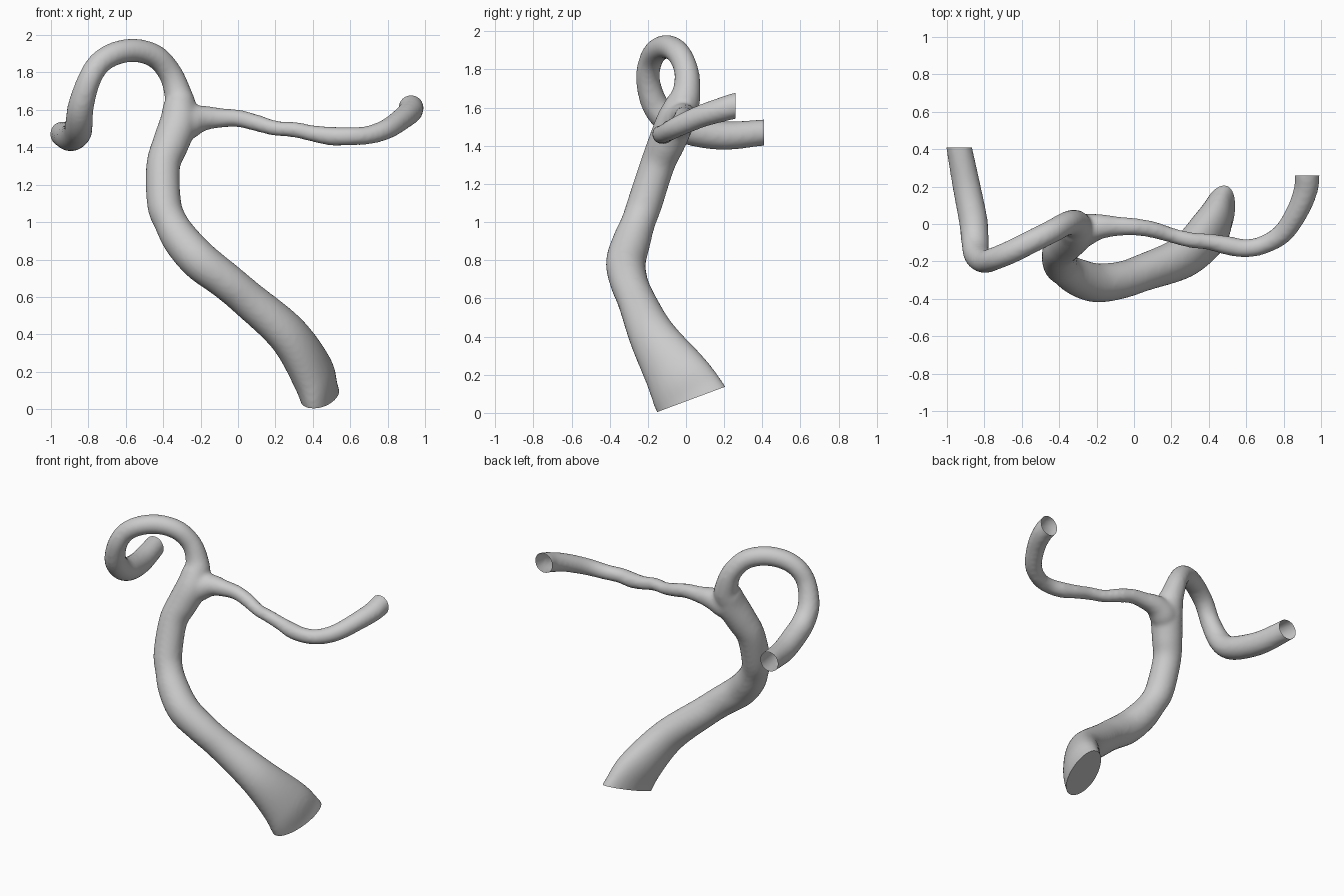
import bpy, bmesh, math
from mathutils import Vector

cube = bpy.data.objects.get("Cube")
if cube:
    bpy.data.objects.remove(cube, do_unlink=True)

SIDES, STEPS = 24, 8
FLARE_AXIS = Vector((.24, .9, .35)).normalized()

# Centre lines: x, y, z, radius, stretch across the flare
trunk = [
    (.48, .11, -.06, .085, 2.3), (.44, .025, .07, .09, 2.15), (.395, -.05, .2, .107, 1.6),
    (.265, -.175, .4, .105, 1.2), (.05, -.26, .59, .1, 1), (-.07, -.30, .69, .1, 1),
    (-.2, -.315, .79, .105, 1), (-.3, -.285, .9, .1, 1), (-.36, -.25, 1.0, .09, 1),
    (-.395, -.215, 1.1, .092, 1), (-.4, -.15, 1.3, .091, 1), (-.36, -.1, 1.42, .098, 1),
    (-.32, -.055, 1.53, .1, 1), (-.315, -.015, 1.63, .085, 1)]
hooked_branch = [
    (-.35, -.08, 1.45, .07), (-.31, -.02, 1.6, .085), (-.325, .005, 1.7, .072),
    (-.365, 0, 1.8, .064), (-.44, -.04, 1.885, .063), (-.55, -.095, 1.918, .063),
    (-.66, -.15, 1.9, .063), (-.745, -.185, 1.845, .062), (-.8, -.2, 1.75, .063),
    (-.84, -.165, 1.62, .07), (-.85, -.09, 1.53, .074), (-.86, .02, 1.48, .077),
    (-.895, .2, 1.453, .075), (-.935, .41, 1.47, .069), (-.945, .48, 1.475, .068)]
long_branch = [
    (-.36, -.07, 1.47, .07), (-.27, -.035, 1.53, .088), (-.19, -.015, 1.555, .07),
    (-.1, -.012, 1.557, .054), (0, -.015, 1.555, .047), (.1, -.03, 1.53, .045),
    (.2, -.06, 1.502, .041), (.3, -.085, 1.495, .042), (.4, -.095, 1.474, .044),
    (.5, -.115, 1.46, .051), (.6, -.13, 1.46, .049), (.7, -.108, 1.466, .05),
    (.8, -.045, 1.5, .055), (.88, .08, 1.555, .06), (.92, .19, 1.59, .065),
    (.925, .26, 1.61, .068), (.928, .32, 1.62, .068)]


def spline(points):
    """Catmull-Rom samples through centre points and their radii."""
    pts = [Vector(tuple(p) + (1,) * (5 - len(p))) for p in points]
    ext = [pts[0] * 2 - pts[1]] + pts + [pts[-1] * 2 - pts[-2]]
    out = []
    for a, b, c, d in zip(ext, ext[1:], ext[2:], ext[3:]):
        for k in range(STEPS):
            t = k / STEPS
            out.append((b * 2 + (c - a) * t + (a * 2 - b * 5 + c * 4 - d) * t ** 2
                        + (b * 3 - a - c * 3 + d) * t ** 3) / 2)
    return out + [pts[-1]]


def add_tube(bm, points):
    """Sweep a closed tube with a frame carried along the path."""
    samples = spline(points)
    centres = [Vector(s[:3]) for s in samples]
    u, rings = FLARE_AXIS.copy(), []
    for i, (s, c) in enumerate(zip(samples, centres)):
        tangent = (centres[min(i + 1, len(centres) - 1)] - centres[max(i - 1, 0)]).normalized()
        u = (u - tangent * u.dot(tangent)).normalized()
        v = tangent.cross(u)
        ring = []
        for k in range(SIDES):
            a = math.tau * k / SIDES
            ring.append(bm.verts.new(c + s[3] * (u * math.cos(a) * s[4] + v * math.sin(a))))
        rings.append(ring)
    for r, q in zip(rings, rings[1:]):
        for k in range(SIDES):
            n = (k + 1) % SIDES
            bm.faces.new((r[k], r[n], q[n], q[k]))
    bm.faces.new(list(reversed(rings[0])))
    bm.faces.new(rings[-1])


def cut_end(bm, point, normal, capped):
    """Trim one tube end with a plane, optionally closing it."""
    point = Vector(point)
    faces = [f for f in bm.faces if (f.calc_center_median() - point).length < .33]
    geom = set(faces)
    for f in faces:
        geom.update(f.edges)
        geom.update(f.verts)
    cut = bmesh.ops.bisect_plane(bm, geom=list(geom), plane_co=point,
                                 plane_no=normal, clear_outer=True)["geom_cut"]
    if capped:
        bmesh.ops.edgeloop_fill(bm, edges=[e for e in cut if isinstance(e, bmesh.types.BMEdge)])


# Three overlapping tubes
bm = bmesh.new()
for path in (trunk, hooked_branch, long_branch):
    add_tube(bm, path)
bmesh.ops.recalc_face_normals(bm, faces=bm.faces)
mesh = bpy.data.meshes.new("branching_tube")
bm.to_mesh(mesh)
bm.free()
tube = bpy.data.objects.new("branching_tube", mesh)
bpy.context.scene.collection.objects.link(tube)

# Fuse into one skin with soft junctions
remesh = tube.modifiers.new("fuse", 'REMESH')
remesh.mode = 'VOXEL'
remesh.voxel_size = .014
soften = tube.modifiers.new("soften", 'SMOOTH')
soften.factor = .5
soften.iterations = 8
bpy.context.view_layer.update()
fused = bpy.data.meshes.new_from_object(tube.evaluated_get(bpy.context.evaluated_depsgraph_get()))
tube.modifiers.clear()
tube.data = fused

# Flat closed foot, open branch tips
bm = bmesh.new()
bm.from_mesh(fused)
cut_end(bm, (.44, .025, .07), (0, .35, -.94), True)
cut_end(bm, (-.935, .41, 1.47), (0, 1, 0), False)
cut_end(bm, (.925, .26, 1.61), (0, 1, 0), False)
bm.to_mesh(fused)
bm.free()

# Plain grey material
grey = bpy.data.materials.new("plain_grey")
grey.use_nodes = True
grey.diffuse_color = (.6, .6, .6, 1)
grey.node_tree.nodes["Principled BSDF"].inputs["Base Color"].default_value = (.6, .6, .6, 1)
fused.materials.clear()
fused.materials.append(grey)

bpy.ops.object.select_all(action='DESELECT')
tube.select_set(True)
bpy.context.view_layer.objects.active = tube
bpy.ops.object.shade_smooth_by_angle(angle=math.radians(40))
